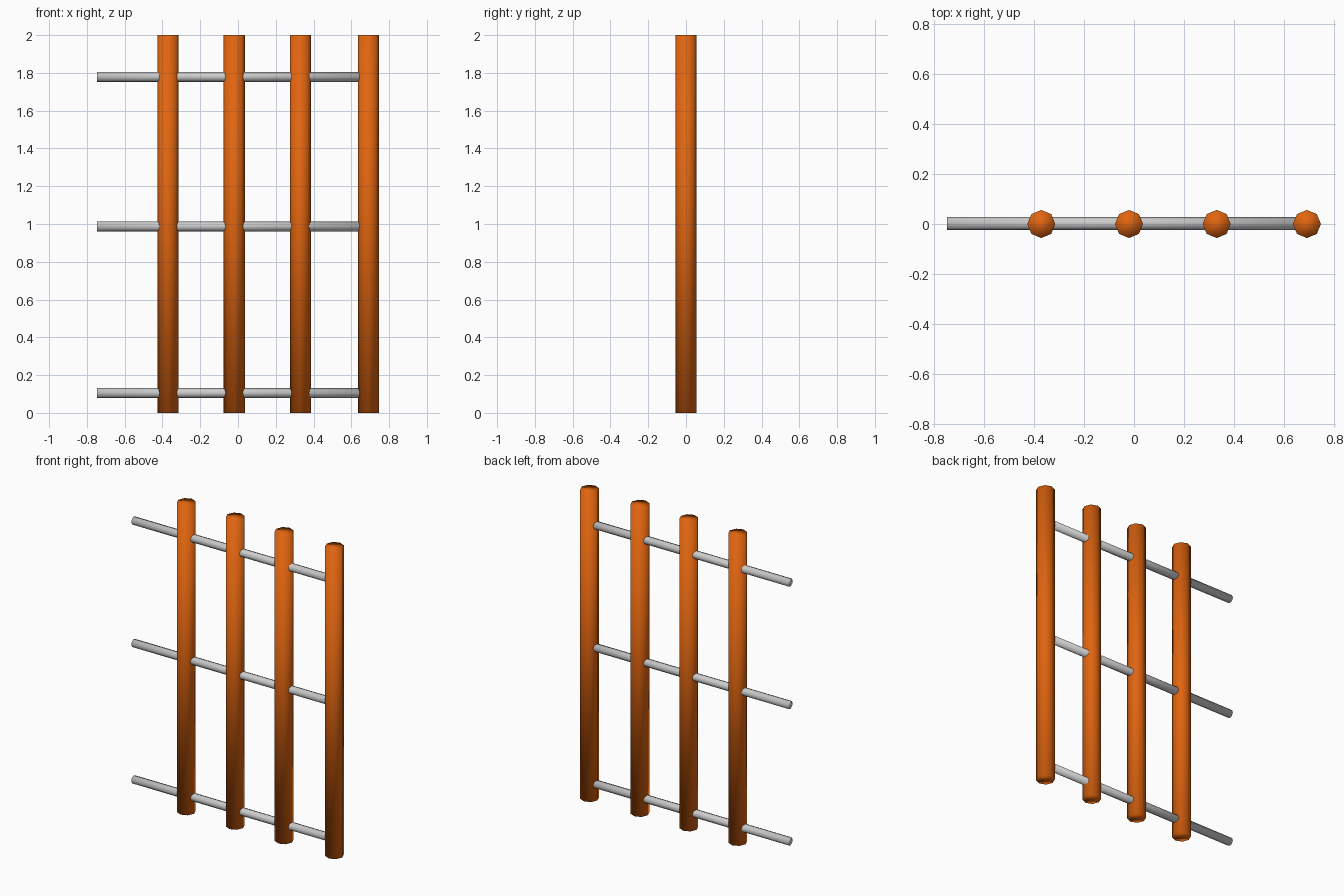
import bpy
from math import pi

if "Cube" in bpy.data.objects:
    bpy.data.objects.remove(bpy.data.objects["Cube"])

orange = bpy.data.materials.new("orange_paint")
orange.diffuse_color = (0.75, 0.13, 0.005, 1)
orange.use_nodes = True
orange.node_tree.nodes["Principled BSDF"].inputs["Base Color"].default_value = orange.diffuse_color


def rod(name, radius, length, location, rotation=(0, 0, 0), material=None):
    """Eight-sided, smooth-shaded rod."""
    bpy.ops.mesh.primitive_cylinder_add(vertices=8, radius=radius, depth=length,
                                        location=location, rotation=rotation)
    obj = bpy.context.object
    obj.name = name
    bpy.ops.object.shade_smooth()
    if material:
        obj.data.materials.append(material)
    return obj


# Upright posts
for i, x in enumerate((-0.37, -0.02, 0.33, 0.69)):
    rod(f"post_{i + 1}", 0.056, 2.0, (x, 0, 1.0), material=orange)

# Horizontal rails, ending inside the last post
left, right = -0.747, 0.68
for name, z in (("bottom", 0.105), ("middle", 0.987), ("top", 1.779)):
    rod(f"{name}_rail", 0.026, right - left, ((left + right) / 2, 0.002, z),
        rotation=(0, pi / 2, 0))
